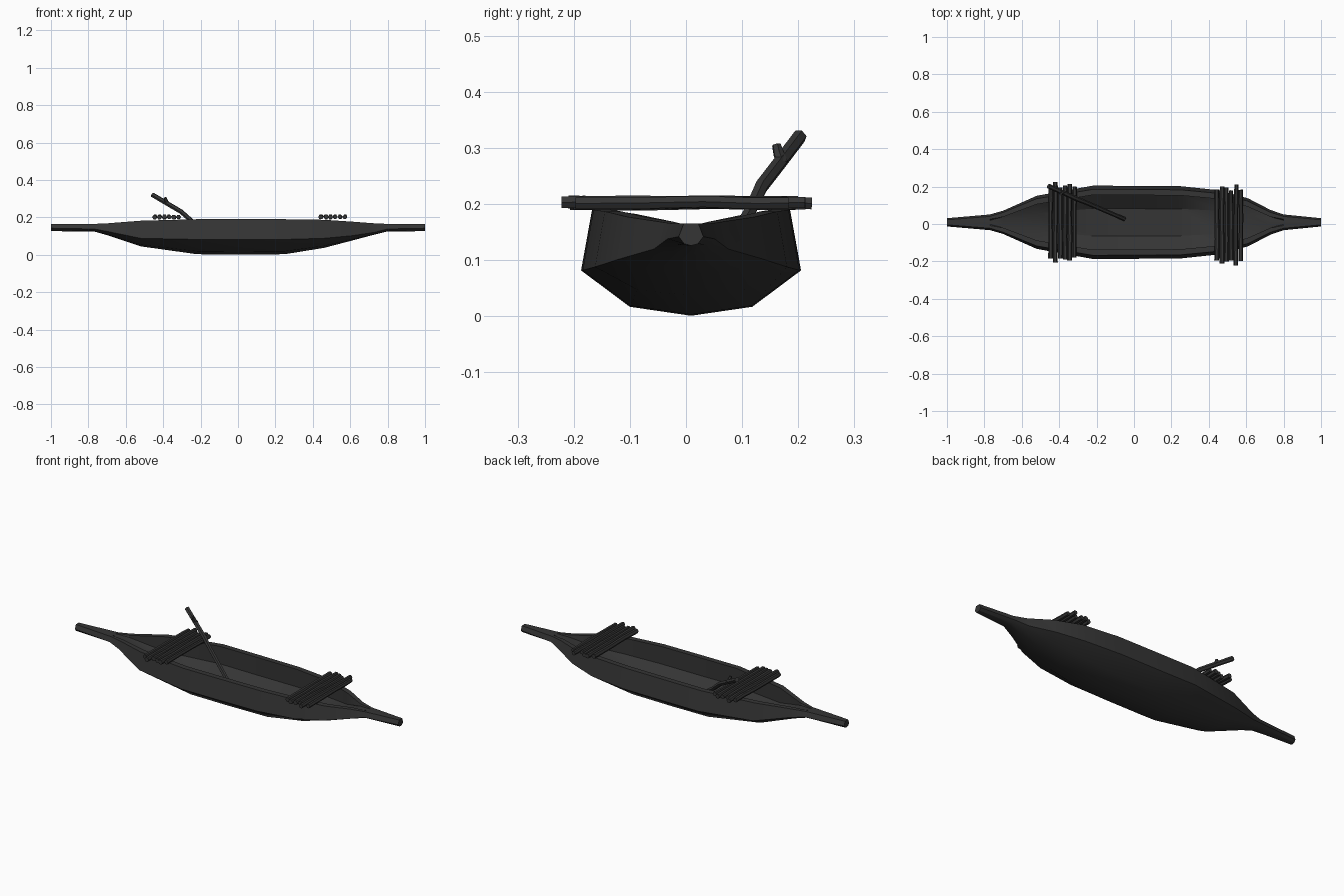
import bpy, bmesh, math, random
from mathutils import Vector

if "Cube" in bpy.data.objects:
    bpy.data.objects.remove(bpy.data.objects["Cube"])

random.seed(4)
CY = 0.009
mat = bpy.data.materials.new("dark_wood")
mat.diffuse_color = (0.035, 0.035, 0.035, 1)
mat.use_nodes = True
mat.node_tree.nodes["Principled BSDF"].inputs["Base Color"].default_value = mat.diffuse_color


def loft(name, rings):
    """Skin closed rings of equal point count and cap both ends."""
    bm = bmesh.new()
    vs = [[bm.verts.new(p) for p in ring] for ring in rings]
    n = len(vs[0])
    for a, b in zip(vs, vs[1:]):
        for i in range(n):
            j = (i + 1) % n
            bm.faces.new((a[i], a[j], b[j], b[i]))
    bm.faces.new(vs[0])
    bm.faces.new(vs[-1])
    bmesh.ops.recalc_face_normals(bm, faces=bm.faces)
    me = bpy.data.meshes.new(name)
    bm.to_mesh(me)
    bm.free()
    ob = bpy.data.objects.new(name, me)
    bpy.context.collection.objects.link(ob)
    me.materials.append(mat)
    bpy.ops.object.select_all(action='DESELECT')
    ob.select_set(True)
    bpy.context.view_layer.objects.active = ob
    bpy.ops.object.shade_smooth_by_angle(angle=math.radians(30))
    return ob


def stick(name, pts, radii, sides=6):
    """Low-poly branch along a path."""
    pts = [Vector(p) for p in pts]
    rings = []
    for i, p in enumerate(pts):
        d = (pts[min(i + 1, len(pts) - 1)] - pts[max(i - 1, 0)]).normalized()
        u = d.cross(Vector((0, 0, 1))).normalized()
        v = d.cross(u)
        angs = [2 * math.pi * k / sides for k in range(sides)]
        rings.append([p + (u * math.cos(a) + v * math.sin(a)) * radii[i] for a in angs])
    return loft(name, rings)


# Hull stations: x, half width, keel z, knuckle z, rim z, rim width ratio, hollow
stations = [
    (-1.00, 0.022, 0.126, 0.142, 0.165, 0.60, 0),
    (-0.77, 0.042, 0.125, 0.138, 0.165, 0.75, 0),
    (-0.70, 0.062, 0.105, 0.125, 0.168, 0.85, 0.35),
    (-0.52, 0.142, 0.045, 0.088, 0.182, 0.89, 1),
    (-0.22, 0.196, 0.003, 0.082, 0.190, 0.90, 1),
    (0.00, 0.195, 0.001, 0.081, 0.190, 0.90, 1),
    (0.25, 0.193, 0.003, 0.082, 0.190, 0.90, 1),
    (0.46, 0.171, 0.037, 0.088, 0.187, 0.90, 1),
    (0.61, 0.128, 0.076, 0.102, 0.177, 0.88, 1),
    (0.73, 0.066, 0.108, 0.120, 0.168, 0.80, 0.35),
    (0.80, 0.042, 0.125, 0.138, 0.165, 0.75, 0),
    (1.00, 0.022, 0.126, 0.142, 0.165, 0.60, 0),
]


def section(x, w, zb, zk, zr, rr, hollow):
    """Outer skin, then back along the inner skin."""
    zc = zb + 0.2 * (zk - zb)
    rim = w * rr
    inner = max(rim - 0.030, rim * 0.55)
    floor = zr + (zb + 0.032 - zr) * hollow
    side = zr + (zk + 0.010 - zr) * hollow
    half = [(rim, zr), (w, zk), (w * 0.56, zc)]
    inn = [(inner * 0.5, floor), (inner * 1.0, side), (inner, zr)]
    if not hollow:
        inn = [(inner * 0.3, zr), (inner * 0.6, zr), (inner, zr)]
    loop = [(-y, z) for y, z in half] + [(0, zb)] + half[::-1]
    loop += inn[::-1] + [(-y, z) for y, z in inn]
    return [(x, CY + y, z) for y, z in loop]


loft("hull", [section(*s) for s in stations])


# Two decks of lashed poles: x centres with front and back ends
def deck(name, xs, ends, z):
    for k, (x, (y0, y1)) in enumerate(zip(xs, ends)):
        pts = []
        for t in (0, 0.3, 0.6, 0.85, 1):
            pts.append((x + random.uniform(-0.002, 0.002), y0 + (y1 - y0) * t,
                        z + random.uniform(-0.002, 0.002)))
        r = random.uniform(0.0115, 0.0135)
        stick(f"{name}_pole_{k + 1}", pts, [r, r, r * 0.95, r, r * 0.95])


deck("left_deck", [-0.445 + 0.0255 * i for i in range(6)],
     [(-0.185, 0.20), (-0.207, 0.224), (-0.185, 0.195),
      (-0.19, 0.205), (-0.195, 0.213), (-0.18, 0.20)], 0.202)
deck("right_deck", [0.444 + 0.0255 * i for i in range(6)],
     [(-0.195, 0.185), (-0.21, 0.20), (-0.20, 0.195),
      (-0.195, 0.18), (-0.222, 0.212), (-0.197, 0.183)], 0.203)

# Forked pole leaning on the left deck
stick("leaning_pole", [(-0.458, 0.203, 0.321), (-0.38, 0.168, 0.275),
                       (-0.305, 0.134, 0.231), (-0.25, 0.112, 0.183),
                       (-0.05, 0.026, 0.040)],
      [0.013, 0.013, 0.013, 0.012, 0.011])
stick("pole_fork", [(-0.377, 0.172, 0.272), (-0.386, 0.165, 0.290),
                    (-0.390, 0.161, 0.306)], [0.011, 0.010, 0.008])
